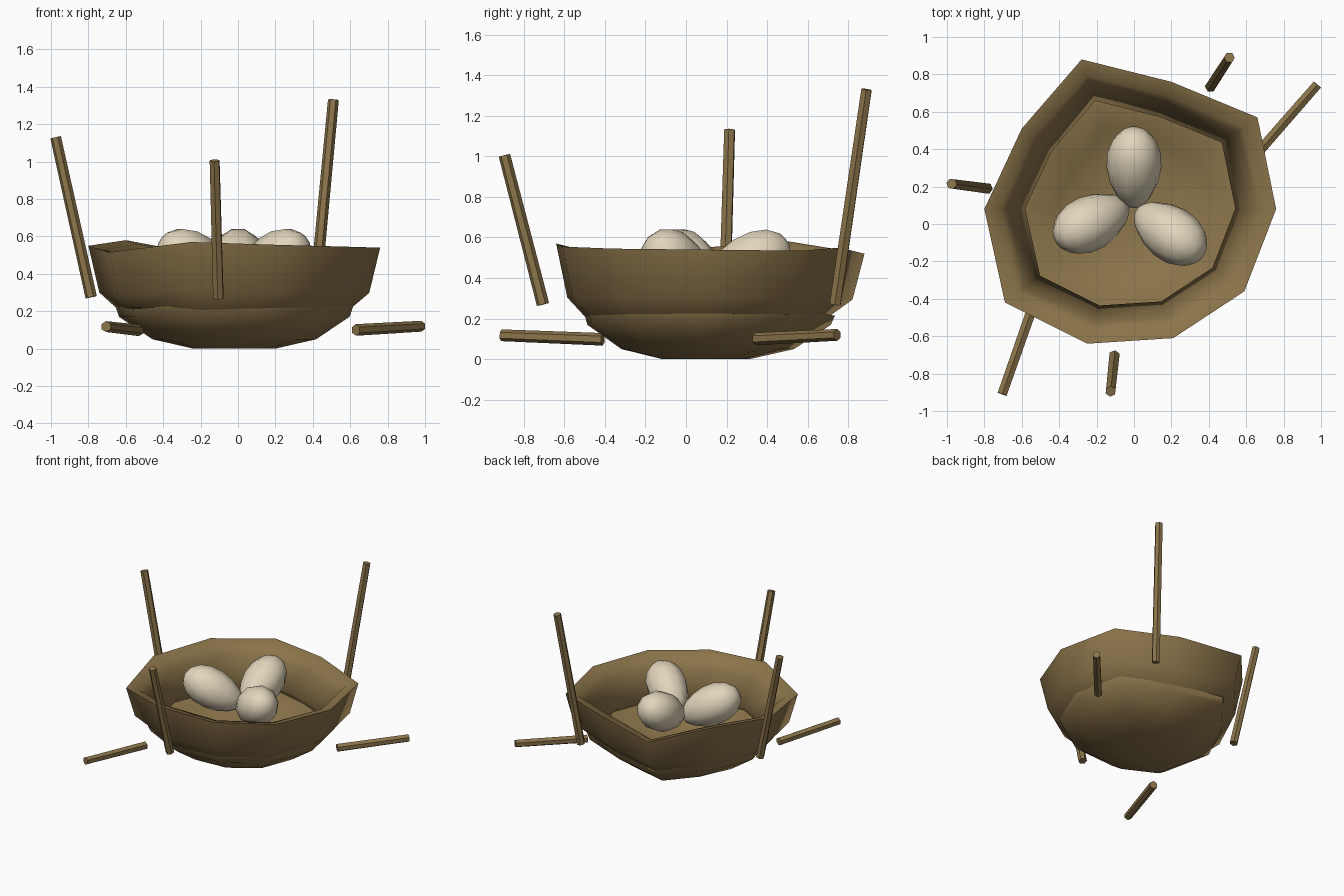
import bpy, bmesh, math
from mathutils import Vector, Matrix

cube = bpy.data.objects.get("Cube")
if cube:
    bpy.data.objects.remove(cube, do_unlink=True)


def material(name, rgb):
    m = bpy.data.materials.new(name)
    m.use_nodes = True
    m.diffuse_color = (*rgb, 1)
    m.node_tree.nodes["Principled BSDF"].inputs["Base Color"].default_value = (*rgb, 1)
    return m


brown = material("twig brown", (0.26, 0.175, 0.068))
cream = material("egg cream", (0.76, 0.67, 0.50))


def finish(name, bm, mat, angle):
    bmesh.ops.recalc_face_normals(bm, faces=bm.faces)
    me = bpy.data.meshes.new(name)
    bm.to_mesh(me)
    bm.free()
    me.materials.append(mat)
    ob = bpy.data.objects.new(name, me)
    bpy.context.collection.objects.link(ob)
    bpy.ops.object.select_all(action="DESELECT")
    ob.select_set(True)
    bpy.context.view_layer.objects.active = ob
    bpy.ops.object.shade_smooth_by_angle(angle=math.radians(angle))
    return ob


# Irregular ten-sided rim outline: x, y, height
RIM = [(-.28, .88, .52), (-.60, .51, .58), (-.80, .08, .55), (-.69, -.42, .515),
       (-.25, -.64, .57), (.21, -.61, .555), (.59, -.36, .545), (.76, .08, .54),
       (.66, .57, .535), (.20, .76, .55)]
CENTRE = Vector((-.02, .09))


def loft(name, rows, closed, angle):
    """Rows are (scale of outline, height, share of rim height variation)."""
    bm = bmesh.new()
    loops = []
    for scale, z, share in rows:
        loop = []
        for x, y, h in RIM:
            p = CENTRE + (Vector((x, y)) - CENTRE) * scale
            loop.append(bm.verts.new((p.x, p.y, z + (h - .55) * share)))
        loops.append(loop)
    pairs = list(zip(loops, loops[1:]))
    if closed:
        pairs.append((loops[-1], loops[0]))
    else:
        bm.faces.new(loops[0])
        bm.faces.new(loops[-1])
    n = len(RIM)
    for a, b in pairs:
        for i in range(n):
            j = (i + 1) % n
            bm.faces.new((a[i], a[j], b[j], b[i]))
    return finish(name, bm, brown, angle)


# Nest: lower bowl and thick upper ring
loft("lower_bowl", [(.28, 0, 0), (.56, .05, 0), (.79, .17, 0), (.815, .23, .5),
                    (.70, .23, .3), (.52, .15, 0), (.26, .11, 0)], False, 60)
loft("upper_ring", [(.79, .205, -.4), (.925, .30, .2), (1, .55, 1),
                    (.89, .53, 1), (.84, .46, .7), (.72, .27, .2)], True, 80)


# Eggs: blunt end leans up and outward
def egg(name, x, y, heading):
    bm = bmesh.new()
    bmesh.ops.create_uvsphere(bm, u_segments=10, v_segments=8, radius=1)
    for v in bm.verts:
        w = .147 * (1 + .14 * v.co.z)
        v.co = Vector((v.co.x * w, v.co.y * w, v.co.z * .235))
    tilt = Matrix.Rotation(math.radians(62), 4, "Y")
    turn = Matrix.Rotation(math.radians(heading), 4, "Z")
    bm.transform(Matrix.Translation((x, y, .465)) @ turn @ tilt)
    finish(name, bm, cream, 50)


egg("back_egg", 0, .30, 90)
egg("left_egg", .19, -.045, -35)
egg("right_egg", -.225, .01, 207)


# Loose sticks: six-sided bars between two points
def stick(name, start, end):
    a, b = Vector(start), Vector(end)
    bm = bmesh.new()
    bmesh.ops.create_cone(bm, cap_ends=True, segments=6, radius1=.031, radius2=.029,
                          depth=(b - a).length)
    rot = (b - a).to_track_quat("Z", "Y").to_matrix().to_4x4()
    bm.transform(Matrix.Translation((a + b) / 2) @ rot)
    finish(name, bm, brown, 30)


stick("back_upright_stick", (.41, .735, .27), (.51, .89, 1.33))
stick("right_upright_stick", (-.785, .19, .275), (-.975, .215, 1.13))
stick("front_upright_stick", (-.105, -.705, .27), (-.125, -.895, 1.005))
stick("left_flat_stick", (.63, .345, .10), (.98, .745, .12))
stick("right_flat_stick", (-.53, -.41, .098), (-.705, -.91, .118))
